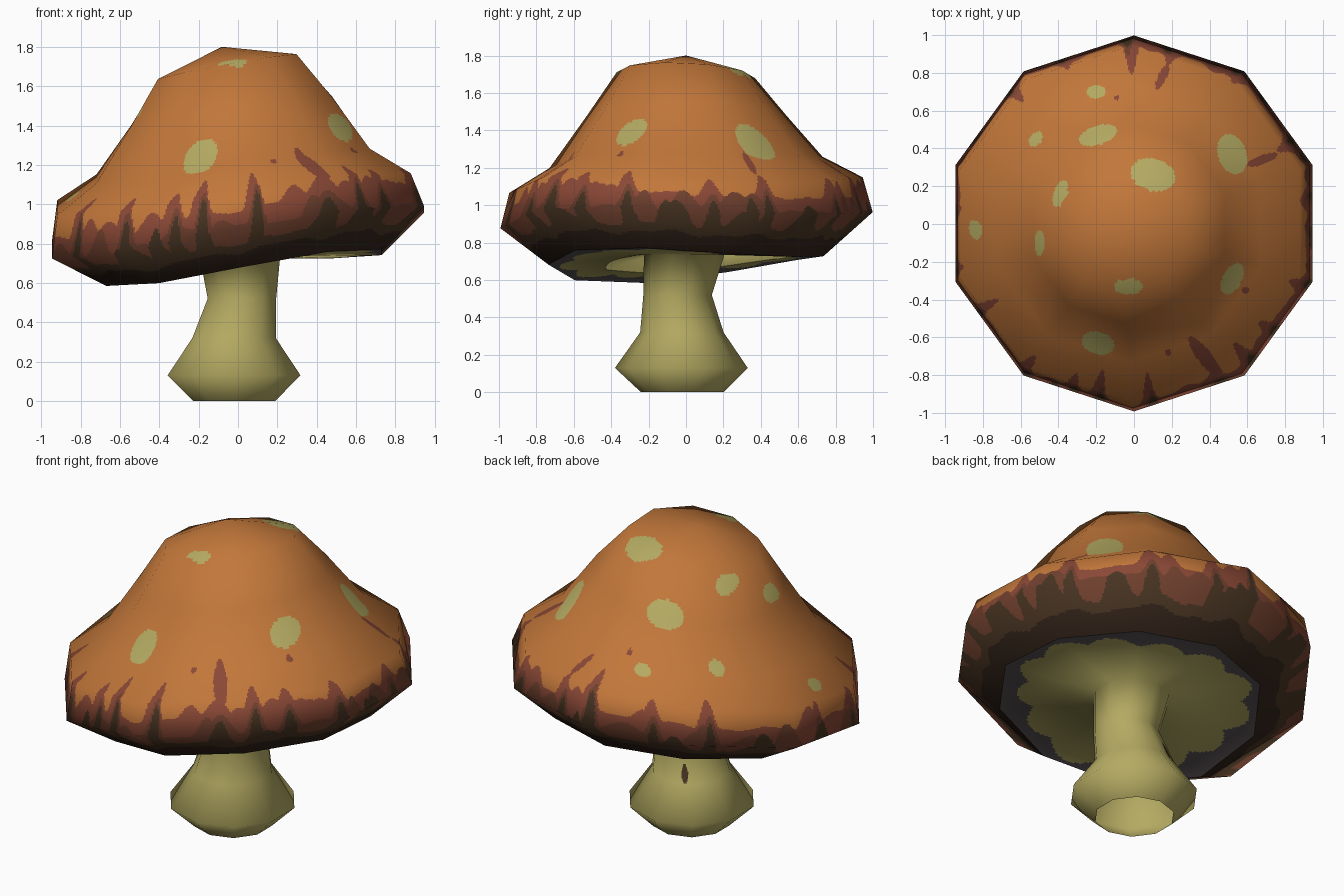
import bpy, math, random
from mathutils import Vector

if "Cube" in bpy.data.objects:
    bpy.data.objects.remove(bpy.data.objects["Cube"])

random.seed(4)

def material(name, rgb):
    m = bpy.data.materials.new(name)
    lin = [((c / 255 + 0.055) / 1.055) ** 2.4 for c in rgb]
    m.diffuse_color = (*lin, 1)
    m.use_nodes = True
    m.node_tree.nodes["Principled BSDF"].inputs["Base Color"].default_value = m.diffuse_color
    return m

orange = material("orange cap", (194, 119, 58))
olive = material("pale olive", (180, 170, 98))
red = material("red brown", (138, 72, 54))
russet = material("russet brown", (112, 64, 46))
brown = material("dark brown", (72, 52, 34))
black = material("near black brown", (50, 35, 25))
grey = material("charcoal underside", (92, 84, 88))

SIDES = 10

def ring(cx, cy, r, z, zx=0.0, zy=0.0, bow=0.0, twist=0.0):
    """Tilted, slightly warped decagon with a corner pointing to +y."""
    pts = []
    for j in range(SIDES):
        a = math.radians(90 + 36 * j)
        x, y = cx + r * math.cos(a), cy + r * math.sin(a)
        pts.append(Vector((x, y, z + zx * x + zy * y + bow * y * y + twist * x * y)))
    return pts

def loft(name, rings, rows, cols, mats, rule, close_start=False):
    """Finely divided faceted loft with soft normals; rule(s, point) picks the material."""
    n = len(rings)
    norm = []
    for k in range(n):
        line = []
        for j in range(SIDES):
            around = rings[k][(j + 1) % SIDES] - rings[k][j - 1]
            total = Vector()
            for a, b in ((k - 1, k), (k, k + 1)):
                if a >= 0 and b < n:
                    total += (rings[b][j] - rings[a][j]).cross(around).normalized()
            line.append(total.normalized())
        norm.append(line)
    if close_start:
        norm[0] = [sum(norm[0], Vector()).normalized()] * SIDES
    levels = [(k, i / rows[k]) for k in range(n - 1) for i in range(rows[k])] + [(n - 2, 1.0)]
    total = SIDES * cols
    verts, normals, faces, idx = [], [], [], []

    def mix(grid, k, t, j, u):
        a = grid[k][j].lerp(grid[k][(j + 1) % SIDES], u)
        return a.lerp(grid[k + 1][j].lerp(grid[k + 1][(j + 1) % SIDES], u), t)

    for k, t in levels:
        for c in range(total):
            j, u = divmod(c, cols)
            verts.append(mix(rings, k, t, j, u / cols))
            normals.append(mix(norm, k, t, j, u / cols).normalized())
    for r in range(len(levels) - 1):
        s = (sum(levels[r]) + sum(levels[r + 1])) / 2
        for c in range(total):
            d = (c + 1) % total
            f = (r * total + c, (r + 1) * total + c, (r + 1) * total + d, r * total + d)
            faces.append(f)
            idx.append(rule(s, (verts[f[0]] + verts[f[2]]) / 2))
    if close_start:
        faces.append(tuple(range(total)))
        idx.append(0)
    me = bpy.data.meshes.new(name)
    me.from_pydata([tuple(v) for v in verts], [], faces)
    for m in mats:
        me.materials.append(m)
    me.polygons.foreach_set("material_index", idx)
    me.polygons.foreach_set("use_smooth", [True] * len(faces))
    me.update()
    me.normals_split_custom_set_from_vertices([tuple(v) for v in normals])
    ob = bpy.data.objects.new(name, me)
    bpy.context.collection.objects.link(ob)
    return ob

# Painted marks in plan: x, y, half width, half depth, rotation
spots = [(.10, .26, .12, .085, -15), (-.19, .47, .105, .05, 18), (-.20, .70, .05, .035, 0),
         (-.52, .45, .045, .03, 50), (-.39, .16, .035, .075, -20), (-.84, -.03, .035, .052, 10),
         (-.50, -.10, .027, .068, 0), (-.03, -.33, .075, .042, 0), (.52, -.29, .05, .09, -30),
         (-.19, -.63, .088, .06, -15), (.52, .37, .075, .11, 20)]
splashes = [(.38, -.71, .038, .14, 38), (.68, .34, .085, .025, 20), (.18, -.68, .018, .018, 0),
            (.59, -.35, .022, .018, 0), (-.09, .67, .014, .014, 0), (.15, .78, .022, .075, -25)]

def inside(p, marks):
    for x, y, a, b, rot in marks:
        t = math.radians(rot)
        dx, dy = p.x - x, p.y - y
        u = dx * math.cos(t) + dy * math.sin(t)
        v = dy * math.cos(t) - dx * math.sin(t)
        if (u / a) ** 2 + (v / b) ** 2 < 1:
            return True
    return False

# Drips: angle, height reached (ring number), half width in degrees
big = [(91, 3.3, 4.5), (78, 3.8, 4.5), (27, 3.8, 4.5), (340, 3.8, 5), (322, 3.8, 5.5), (310, 3.6, 5),
       (298, 3.9, 8), (275, 3.4, 4), (258, 3.4, 4.5), (249, 3.7, 4.5), (233, 3.6, 4.5), (209, 3.5, 4),
       (194, 3.9, 4), (175, 3.95, 4), (132, 3.7, 4.5), (113, 3.9, 4.5), (55, 3.9, 5), (8, 4.0, 5)]

def strays(count, low, high, w0, w1):
    return [(random.uniform(0, 360), random.uniform(low, high), random.uniform(w0, w1)) for _ in range(count)]

red_drips = big + strays(16, 4.0, 4.3, 5, 8)
mid_drips = [(a + 1, t + .45, w * .9) for a, t, w in big] + strays(18, 4.3, 4.7, 5, 10)
dark_drips = [(a + 1, t + .65, w * .75) for a, t, w in big] + strays(18, 4.5, 5.0, 4, 8)

def edge(angle, base, drips):
    best = base
    for a, top, w in drips:
        d = abs((angle - a + 180) % 360 - 180) / w
        if d < 1:
            best = min(best, base - (base - top) * (.5 + .5 * math.cos(math.pi * d)))
    return best

def cap_rule(s, p):
    if s > 3.2:
        a = math.degrees(math.atan2(p.y, p.x)) % 360
        wave = .05 * math.sin(math.radians(a * 11)) + .03 * math.sin(math.radians(a * 23))
        if s > 5.57 + wave:
            return 5
        if s > edge(a, 5.36 + wave, dark_drips):
            return 4
        if s > edge(a, 4.97 - wave, mid_drips):
            return 3
        if s > edge(a, 4.5 + wave, red_drips):
            return 2
    if s < 4.6 and inside(p, splashes):
        return 2
    return 1 if s < 4.6 and inside(p, spots) else 0

# Cap: leaning ten-sided bell with a tucked-under rim
rim = ring(.03, 0, .735, .68, .102, .035, .04, -.14)
cap_rings = [ring(-.08, 0, .002, 1.80), ring(-.055, 0, .37, 1.705, .18, -.045),
             ring(-.03, 0, .535, 1.48, .137, .01), ring(-.025, 0, .73, 1.205, .108, .04, .05, -.08),
             ring(-.02, 0, .945, 1.06, .09, .042, .055, -.1),
             ring(0, .003, .995, .865, .11, .043, .055, -.1), rim]
loft("cap", cap_rings, [16, 18, 20, 30, 30, 26], 62,
     [orange, olive, red, russet, brown, black], cap_rule, close_start=True)

# Underside with a scalloped gill patch, running into the stem with its bulbous open foot
def lower_rule(s, p):
    a = math.atan2(p.y, p.x - .03)
    if s < 1:
        limit = .58 + .07 * abs(math.sin(6.5 * a)) + .035 * math.sin(3 * a + 1)
        return 1 if math.hypot(p.x - .03, p.y) < limit else 0
    mark = ((math.degrees(a) - 130) / 5) ** 2 + ((p.z - .37) / .05) ** 2
    return 2 if mark < 1 else 1

lower_rings = [rim, ring(.01, -.01, .215, .735), ring(.02, -.045, .183, .52), ring(-.02, -.022, .223, .32),
               ring(-.02, -.025, .355, .13), ring(-.02, -.02, .22, 0)]
loft("underside_and_stem", lower_rings, [36, 12, 16, 6, 4], 36, [grey, olive, brown], lower_rule)
